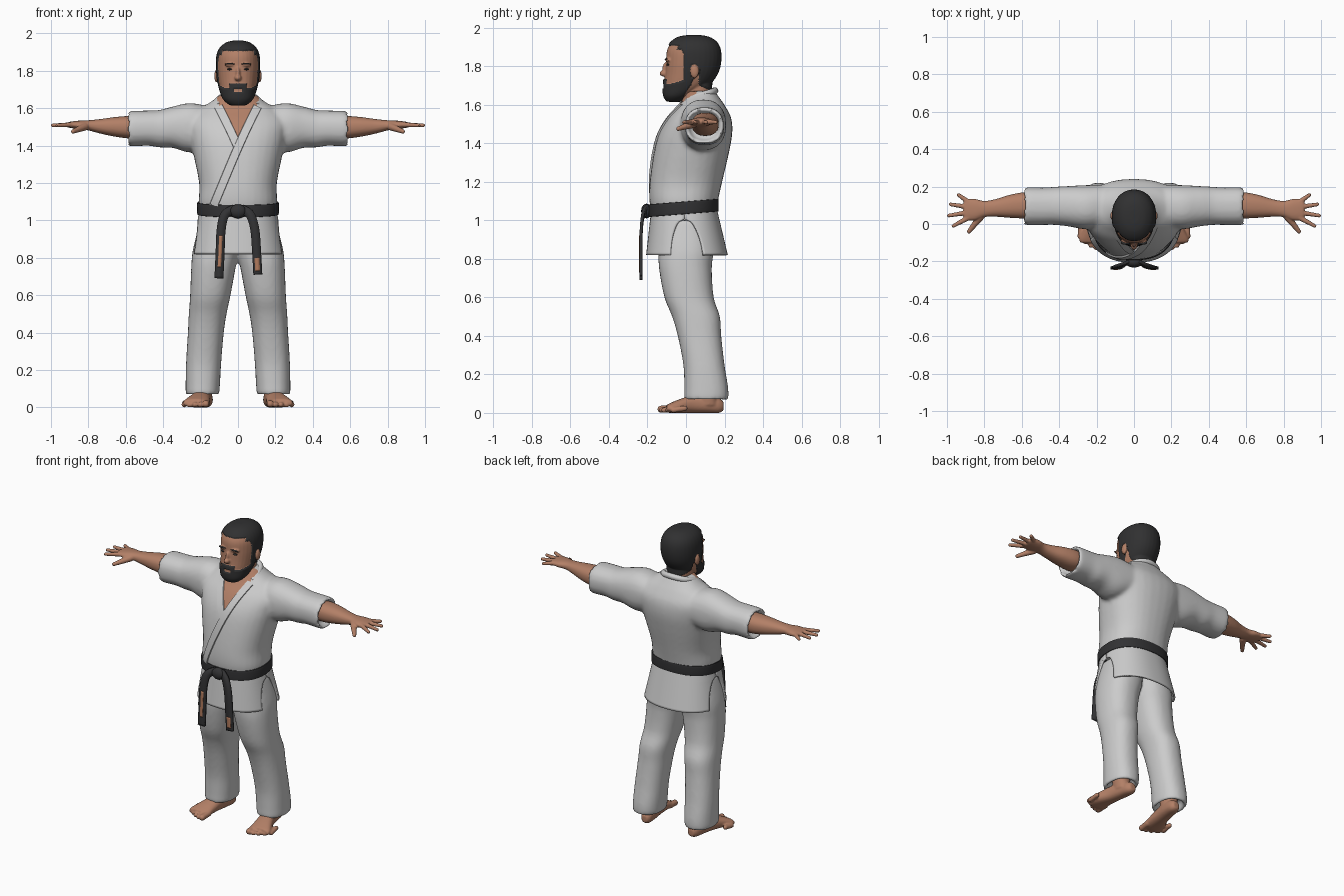
import bpy, bmesh
from math import sin, cos, pi, sqrt, copysign
from mathutils import Vector, Matrix
from mathutils.bvhtree import BVHTree

cube = bpy.data.objects.get("Cube")
if cube:
    bpy.data.objects.remove(cube, do_unlink=True)


def material(name, r, g, b):
    m = bpy.data.materials.new(name)
    m.use_nodes = True
    m.diffuse_color = (r, g, b, 1)
    bsdf = m.node_tree.nodes["Principled BSDF"]
    bsdf.inputs["Base Color"].default_value = (r, g, b, 1)
    bsdf.inputs["Roughness"].default_value = 0.8
    return m


CLOTH = material("off white cloth", .6, .6, .6)
SKIN = material("tan skin", .45, .215, .135)
HAIR = material("black hair", .03, .03, .031)
BELT = material("black belt cloth", .032, .032, .034)
THREAD = material("copper thread", .45, .2, .11)


def spline(pts, steps=5):
    """Catmull-Rom curve through tuples of any length."""
    out = []
    for i in range(len(pts) - 1):
        p = [pts[max(i - 1, 0)], pts[i], pts[i + 1], pts[min(i + 2, len(pts) - 1)]]
        for k in range(steps):
            t = k / steps
            out.append(tuple(
                b + .5 * t * (c - a + t * (2 * a - 5 * b + 4 * c - d + t * (3 * (b - c) + d - a)))
                for a, b, c, d in zip(*p)))
    return out + [tuple(pts[-1])]


def loft(bm, axis, secs, s=1, n=32, power=2.3):
    """Closed tube of superellipse rings (position, centre a, centre b, radius a, radius b)."""
    rings = []
    for t, a, b, ra, rb in spline(secs):
        ring = []
        for k in range(n):
            c, d = cos(2 * pi * k / n), sin(2 * pi * k / n)
            u = a + ra * copysign(abs(c) ** (2 / power), c)
            v = b + rb * copysign(abs(d) ** (2 / power), d)
            x, y, z = {"x": (t, u, v), "y": (u, t, v), "z": (u, v, t)}[axis]
            ring.append(bm.verts.new((x * s, y, z)))
        rings.append(ring)
    for r, q in zip(rings, rings[1:]):
        for k in range(n):
            bm.faces.new((r[k - 1], r[k], q[k], q[k - 1]))
    bm.faces.new(rings[0])
    bm.faces.new(rings[-1])


def ball(bm, pos, size):
    bmesh.ops.create_uvsphere(bm, u_segments=16, v_segments=10, radius=1,
                              matrix=Matrix.Translation(pos) @ Matrix.Diagonal((*size, 1)))


def digit(bm, p, q, r0, r1, s):
    """Tapered finger or toe."""
    p, q = Vector(p), Vector(q)
    for i in range(13):
        c = p.lerp(q, i / 12)
        r = r0 + (r1 - r0) * i / 12
        ball(bm, (c.x * s, c.y, c.z), (r, r, r))


def make(name, bm, mat, voxel=0, smooth=4, angle=None):
    """Object from bmesh; a voxel size fuses overlapping solids into one skin."""
    bmesh.ops.recalc_face_normals(bm, faces=bm.faces)
    me = bpy.data.meshes.new(name)
    bm.to_mesh(me)
    bm.free()
    ob = bpy.data.objects.new(name, me)
    bpy.context.collection.objects.link(ob)
    if voxel:
        rm = ob.modifiers.new("Fuse", "REMESH")
        rm.mode, rm.voxel_size = "VOXEL", voxel
        sm = ob.modifiers.new("Soften", "SMOOTH")
        sm.factor, sm.iterations = .5, smooth
        dg = bpy.context.evaluated_depsgraph_get()
        me = bpy.data.meshes.new_from_object(ob.evaluated_get(dg))
        ob.modifiers.clear()
        ob.data = me
    me.materials.clear()
    me.materials.append(mat)
    me.shade_smooth()
    if angle:
        me.set_sharp_from_angle(angle=angle)
    return ob


# Jacket body with wide sleeves
bm = bmesh.new()
loft(bm, "z", [(1.03, 0, -.01, .2, .165), (1.1, 0, -.012, .21, .178), (1.2, 0, 0, .208, .188),
               (1.35, 0, .028, .238, .195), (1.45, 0, .05, .26, .19), (1.53, 0, .07, .27, .165),
               (1.59, 0, .08, .22, .125), (1.63, 0, .08, .15, .098), (1.67, 0, .075, .1, .075)])
for s in (1, -1):
    loft(bm, "x", [(.12, .1, 1.5, .11, .1), (.25, .09, 1.495, .118, .132), (.35, .095, 1.498, .108, .11),
                   (.42, .097, 1.49, .102, .1), (.48, .095, 1.493, .1, .094), (.58, .095, 1.49, .1, .094),
                   (.582, .095, 1.49, .082, .076), (.55, .095, 1.49, .078, .072)], s)
jacket = make("jacket", bm, CLOTH, .012, 5)

# Bare chest inside the neckline
jacket.data.materials.append(SKIN)
for p in jacket.data.polygons:
    x, y, z = p.center
    if y < .06 and z > 1.42 and abs(x) < (z - 1.42) * .475 + .005:
        p.material_index = 1

# Lapels laid on the jacket front
tree = BVHTree.FromPolygons([v.co for v in jacket.data.vertices],
                            [p.vertices[:] for p in jacket.data.polygons])


def lapel(name, pts, width, lift):
    bm, rows = bmesh.new(), []
    path = [Vector(p) for p in spline(pts, 8)]
    for i, p in enumerate(path):
        d = (path[min(i + 1, len(path) - 1)] - path[max(i - 1, 0)]).normalized()
        row = []
        for off, depth in ((-.5, .01), (-.42, -lift), (0, -lift), (.42, -lift), (.5, .01)):
            x, z = p.x + d.y * off * width, p.y - d.x * off * width
            hit = tree.ray_cast(Vector((x, -1, z)), Vector((0, 1, 0)))[0]
            row.append(bm.verts.new((x, (hit.y if hit else .08) + depth, z)))
        rows.append(row)
    for r, q in zip(rows, rows[1:]):
        for k in range(4):
            bm.faces.new((r[k], r[k + 1], q[k + 1], q[k]))
    make(name, bm, CLOTH, angle=.6)


lapel("left_lapel", [(.105, 1.61), (.06, 1.52), (.018, 1.43), (-.03, 1.32), (-.08, 1.2), (-.13, 1.08)], .05, .01)
lapel("right_lapel", [(-.105, 1.61), (-.06, 1.52), (-.02, 1.435), (0, 1.39)], .05, .006)

# Collar roll around the back of the neck
half = [(.1, .005, 1.612), (.105, .06, 1.642), (.075, .125, 1.662)]
curve = bpy.data.curves.new("collar", "CURVE")
curve.dimensions, curve.bevel_depth, curve.use_fill_caps = "3D", .018, True
pts = spline(half + [(0, .15, 1.672)] + [(-x, y, z) for x, y, z in reversed(half)])
line = curve.splines.new("POLY")
line.points.add(len(pts) - 1)
for a, b in zip(line.points, pts):
    a.co = (*b, 1)
curve.materials.append(CLOTH)
bpy.context.collection.objects.link(bpy.data.objects.new("collar", curve))

# Jacket skirt: front and back panels with arched side slits
for name, start in (("front_skirt", pi), ("back_skirt", 0)):
    bm, rows = bmesh.new(), []
    for i in range(19):
        f = i / 18
        z = .82 + .24 * f
        w = .36 * sqrt(max(0, 1 - ((z - .82) / .185) ** 2))
        rx, ry, cy = .25 - .045 * f, .212 - .042 * f, .005 - .015 * f
        row = []
        for k in range(41):
            a = start + w + (pi - 2 * w) * k / 40
            c, d = cos(a), sin(a)
            row.append(bm.verts.new((rx * copysign(abs(c) ** .87, c),
                                     cy + ry * copysign(abs(d) ** .87, d), z)))
        rows.append(row)
    for r, q in zip(rows, rows[1:]):
        for k in range(40):
            bm.faces.new((r[k], r[k + 1], q[k + 1], q[k]))
    ob = make(name, bm, CLOTH, angle=.7)
    ob.modifiers.new("Thickness", "SOLIDIFY").thickness = .012

# Trousers
bm = bmesh.new()
for s in (1, -1):
    loft(bm, "z", [(.12, .19, .105, .062, .075), (.075, .19, .105, .072, .092), (.07, .19, .105, .088, .113),
                   (.13, .188, .105, .092, .114), (.25, .183, .093, .094, .107), (.4, .172, .07, .096, .113),
                   (.5, .162, .052, .101, .124), (.6, .148, .016, .108, .128), (.75, .131, -.003, .119, .137),
                   (.85, .116, 0, .124, .143), (1.0, .09, -.01, .11, .14)], s)
make("trousers", bm, CLOTH, .012, 4)

# Bare feet with toes
bm = bmesh.new()
for s in (1, -1):
    loft(bm, "z", [(.04, .183, .11, .045, .055), (.12, .187, .1, .048, .055), (.2, .187, .1, .05, .055)], s)
    loft(bm, "y", [(.195, .17, .035, .02, .022), (.17, .172, .038, .036, .038), (.11, .18, .045, .044, .045),
                   (.04, .193, .046, .048, .046), (-.03, .21, .036, .06, .036), (-.08, .222, .026, .07, .026),
                   (-.1, .224, .022, .064, .02)], s)
    for i in range(5):
        x, y, r = .172 + .029 * i, -.13 + .004 * i * i, (.019 if i == 0 else .0145)
        digit(bm, (x - .004, y + .06, .024), (x, y, r), r, r, s)
make("feet", bm, SKIN, .006, 3)

# Forearms and hands
bm = bmesh.new()
for s in (1, -1):
    loft(bm, "x", [(.5, .1, 1.5, .062, .056), (.58, .1, 1.498, .07, .06), (.66, .095, 1.5, .062, .052),
                   (.74, .086, 1.503, .047, .038), (.8, .08, 1.508, .043, .027), (.85, .077, 1.51, .057, .023),
                   (.9, .077, 1.511, .056, .016), (.91, .077, 1.511, .045, .01)], s)
    for y0, x1, y1 in ((.034, .965, -.01), (.062, .99, .045), (.09, .98, .105), (.117, .937, .155)):
        digit(bm, (.885, y0, 1.511), (x1, y1, 1.508), .0145, .0105, s)
    digit(bm, (.82, .04, 1.5), (.882, -.04, 1.475), .021, .012, s)
make("arms_and_hands", bm, SKIN, .005, 3)

# Head, neck, nose and ears
bm = bmesh.new()
loft(bm, "z", [(1.55, 0, .065, .08, .075), (1.65, 0, .06, .076, .07), (1.73, 0, .06, .075, .07)])
loft(bm, "z", [(1.622, 0, -.062, .042, .036), (1.65, 0, -.045, .074, .068), (1.7, 0, -.002, .094, .112),
               (1.76, 0, .025, .106, .133), (1.82, 0, .036, .112, .14), (1.88, 0, .038, .109, .137),
               (1.92, 0, .04, .092, .117), (1.945, 0, .04, .06, .08), (1.954, 0, .04, .025, .035)], power=2.15)
ball(bm, (0, -.112, 1.762), (.019, .026, .017))
ball(bm, (0, -.102, 1.785), (.013, .022, .035))
for s in (1, -1):
    ball(bm, (s * .115, .045, 1.772), (.012, .022, .035))
    ball(bm, (s * .04, -.092, 1.832), (.032, .016, .011))
head = make("head", bm, SKIN, .005, 3)


def hairy(x, y, z):
    """Scalp, sideburns, beard and moustache regions."""
    x = abs(x)
    if x > .113 and 1.735 < z < 1.812 and .015 < y < .075:
        return False
    if z > 1.905 - .02 * (x > .085) or (z > 1.79 and y > -.03 + (1.9 - z) * .5):
        return True
    if y > .065 and z > 1.7 - (y - .065) * .4:
        return True
    if x > .07 and -.012 < y < .028 and z > 1.7:
        return True
    if x < .022 and 1.69 < z < 1.702 and y < -.08:
        return False
    moustache = x < .047 and y < -.06 and z < 1.733
    beard = z < 1.708 + max(0, y + .08) * .3
    return (moustache or beard) and y < -.02 + (z - 1.63) * .6


me = head.data
me.materials.append(HAIR)
bare = set()
for p in me.polygons:
    if hairy(*p.center):
        p.material_index = 1
    else:
        bare.update(p.vertices)
push = [(v, v.normal * .007) for v in me.vertices if v.index not in bare]
for v, n in push:
    v.co += n

# Eyes and eyebrows
for s, side in ((1, "left"), (-1, "right")):
    bm = bmesh.new()
    ball(bm, (s * .043, -.093, 1.808), (.016, .009, .006))
    make(side + "_eye", bm, HAIR)
    bm = bmesh.new()
    ball(bm, (s * .043, -.1, 1.836), (.027, .011, .005))
    make(side + "_eyebrow", bm, HAIR)

# Belt, knot and hanging tails
bm = bmesh.new()
loft(bm, "z", [(1.035, 0, -.012, .21, .174), (1.037, 0, -.012, .218, .181),
               (1.093, 0, -.012, .218, .181), (1.095, 0, -.012, .21, .174)], n=64)
for v in bm.verts:
    v.co.z += .08 * v.co.y
make("belt", bm, BELT, angle=.7)
bm = bmesh.new()
ball(bm, (0, -.205, 1.048), (.045, .028, .038))
make("belt_knot", bm, BELT)


def strip(name, pts, width, thick, mat):
    bm, rows = bmesh.new(), []
    path = [Vector(p) for p in spline(pts, 6)]
    for i, p in enumerate(path):
        d = path[min(i + 1, len(path) - 1)] - path[max(i - 1, 0)]
        side = Vector((d.z, 0, -d.x)).normalized() * width / 2
        rows.append((bm.verts.new(p - side), bm.verts.new(p + side)))
    for r, q in zip(rows, rows[1:]):
        bm.faces.new((r[0], r[1], q[1], q[0]))
    sol = make(name, bm, mat, angle=.7).modifiers.new("Thickness", "SOLIDIFY")
    sol.thickness, sol.offset = thick, 0


strip("right_belt_tail", [(-.02, -.2, 1.06), (-.07, -.222, 1.03), (-.09, -.232, .95),
                          (-.096, -.234, .82), (-.102, -.234, .69)], .048, .016, BELT)
strip("left_belt_tail", [(.02, -.2, 1.06), (.065, -.222, 1.03), (.09, -.232, .95),
                         (.1, -.234, .82), (.106, -.234, .71)], .048, .016, BELT)
strip("right_tail_stripe", [(-.092, -.242, .92), (-.096, -.243, .82), (-.1, -.243, .75)], .018, .004, THREAD)
strip("left_tail_stripe", [(.101, -.243, .8), (.105, -.243, .73)], .026, .004, THREAD)
